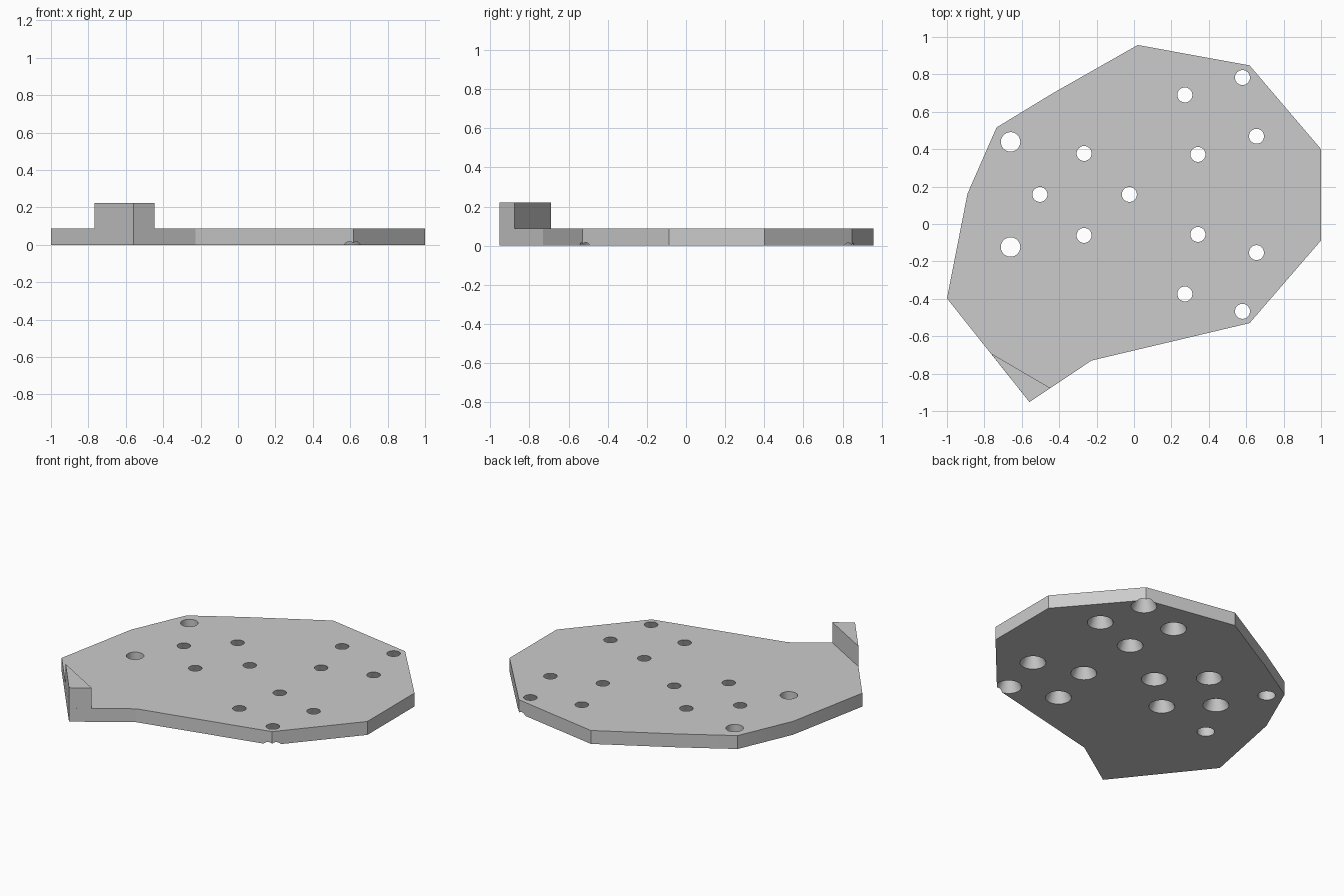
import bpy
import bmesh

cube = bpy.data.objects.get("Cube")
if cube:
    bpy.data.objects.remove(cube, do_unlink=True)

PLATE_TOP = 0.088
TAB_TOP = 0.222
MIRROR_Y = 0.158  # the hole pattern is symmetric about this line

grey = bpy.data.materials.new("plain grey")
grey.use_nodes = True
colour = (0.6, 0.6, 0.6, 1.0)
grey.diffuse_color = colour
grey.node_tree.nodes["Principled BSDF"].inputs["Base Color"].default_value = colour


def make_object(name, bm):
    bmesh.ops.recalc_face_normals(bm, faces=bm.faces)
    mesh = bpy.data.meshes.new(name)
    bm.to_mesh(mesh)
    bm.free()
    mesh.materials.append(grey)
    obj = bpy.data.objects.new(name, mesh)
    bpy.context.collection.objects.link(obj)
    return obj


def add_prism(bm, outline, bottom, top):
    face = bm.faces.new([bm.verts.new((x, y, bottom)) for x, y in outline])
    result = bmesh.ops.extrude_face_region(bm, geom=[face], use_keep_orig=True)
    for v in result["geom"]:
        if isinstance(v, bmesh.types.BMVert):
            v.co.z = top


def add_hole(bm, x, y, bottom_radius, top_radius):
    # The cutter runs past both plate faces while keeping the same taper
    margin = 0.2
    slope = (top_radius - bottom_radius) * margin
    ring = bmesh.ops.create_cone(
        bm, cap_ends=True, segments=48, radius1=bottom_radius - slope,
        radius2=top_radius + slope, depth=PLATE_TOP * (1 + 2 * margin))
    bmesh.ops.translate(bm, verts=ring["verts"], vec=(x, y, PLATE_TOP / 2))


def mirrored(points):
    for x, dy in points:
        for side in ((0,) if dy == 0 else (-1, 1)):
            yield x, MIRROR_Y + side * dy


# Faceted base plate
tip = (-0.559, -0.952)
outline = [(0.02, 0.957), (0.618, 0.848), (1, 0.4), (1, -0.088),
           (0.618, -0.53), (-0.227, -0.73), tip, (-1, -0.398),
           (-0.89, 0.163), (-0.735, 0.516), (-0.436, 0.698)]
bm = bmesh.new()
add_prism(bm, outline, 0, PLATE_TOP)
plate = make_object("base_plate", bm)

# Tapered screw holes, wider underneath, and two straight holes
bm = bmesh.new()
for x, y in mirrored([(0.58, 0.625), (0.272, 0.532), (0.655, 0.311),
                      (0.342, 0.214), (-0.267, 0.219), (-0.503, 0), (-0.025, 0)]):
    add_hole(bm, x, y, 0.077, 0.04)
for x, y in mirrored([(-0.66, 0.281)]):
    add_hole(bm, x, y, 0.052, 0.052)
cutter = make_object("hole_cutter", bm)
cutter.hide_render = True
cutter.hide_set(True)

cut = plate.modifiers.new("holes", "BOOLEAN")
cut.operation = "DIFFERENCE"
cut.solver = "EXACT"
cut.use_self = True
cut.object = cutter

# Apply the cut, then remove the helper
bpy.context.view_layer.update()
cut_mesh = bpy.data.meshes.new_from_object(
    plate.evaluated_get(bpy.context.evaluated_depsgraph_get()))
plate.modifiers.clear()
plate.data = cut_mesh
bpy.data.objects.remove(cutter, do_unlink=True)

# Raised triangular tab on the front corner
bm = bmesh.new()
add_prism(bm, [tip, (-0.447, -0.877), (-0.767, -0.69)], PLATE_TOP, TAB_TOP)
tab = make_object("corner_tab", bm)

# Smooth hole walls, sharp everything else
bpy.ops.object.select_all(action="DESELECT")
plate.select_set(True)
bpy.context.view_layer.objects.active = plate
bpy.ops.object.shade_smooth_by_angle(angle=0.3)
